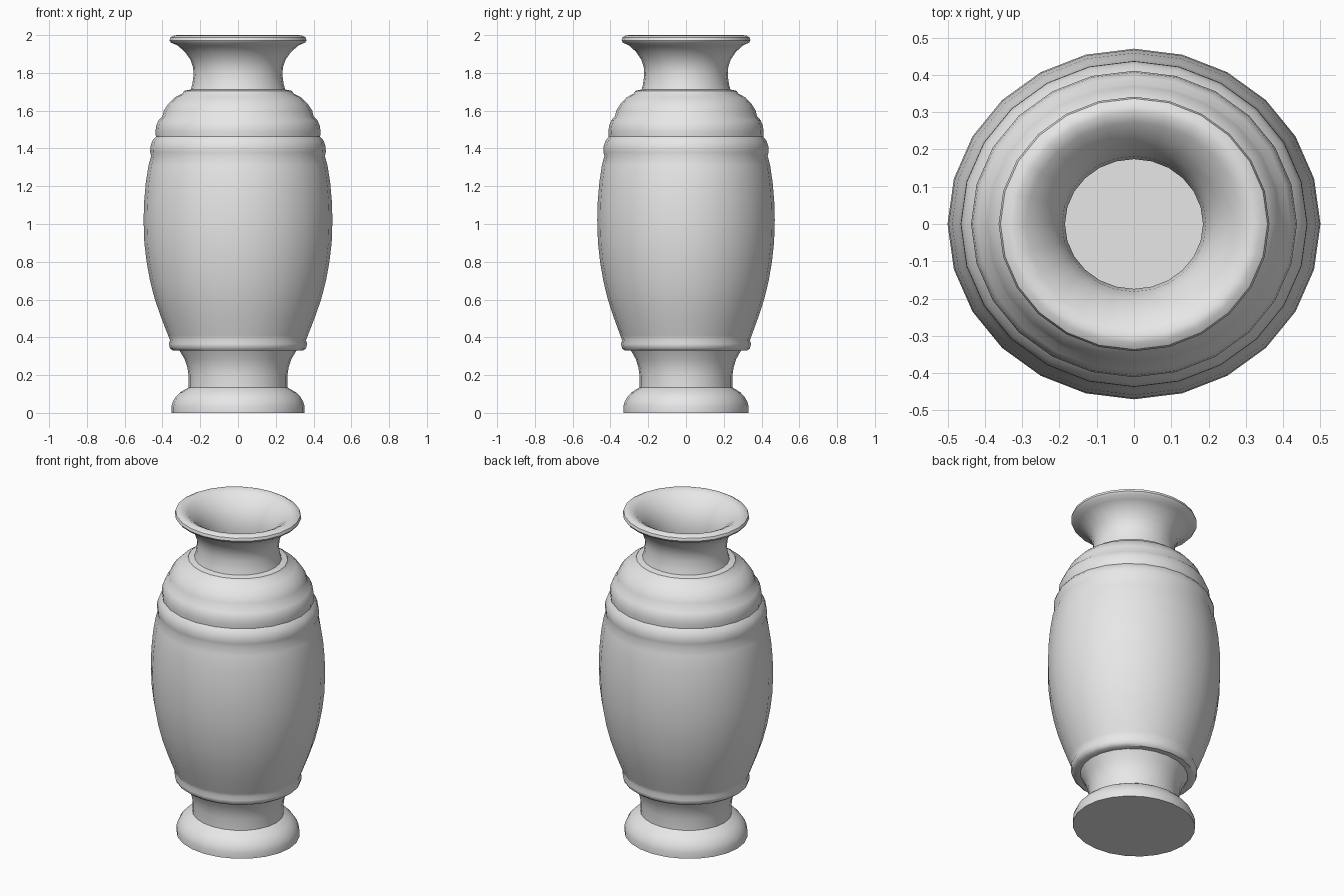
import bpy, bmesh
from math import pi, cos, sin, radians

SIDES = 24
DEPTH = 0.94  # the vase is slightly oval

cube = bpy.data.objects.get("Cube")
if cube:
    bpy.data.objects.remove(cube, do_unlink=True)

grey = bpy.data.materials.new("light_grey")
grey.use_nodes = True
colour = (0.8, 0.8, 0.8, 1)
grey.diffuse_color = colour
grey.node_tree.nodes["Principled BSDF"].inputs["Base Color"].default_value = colour


def lathe(name, profile):
    """Turn (radius, height) points about z; a zero radius closes with a cap."""
    bm = bmesh.new()
    rings = []
    for r, z in profile:
        rings.append([bm.verts.new((r * cos(2 * pi * i / SIDES),
                                    r * DEPTH * sin(2 * pi * i / SIDES), z))
                      for i in range(SIDES)])
    for low, high in zip(rings, rings[1:]):
        for i in range(SIDES):
            j = (i + 1) % SIDES
            bm.faces.new((low[i], low[j], high[j], high[i]))
    # underside and inner floor
    bm.faces.new(rings[0][::-1])
    bm.faces.new(rings[-1])
    bmesh.ops.recalc_face_normals(bm, faces=bm.faces)
    mesh = bpy.data.meshes.new(name)
    bm.to_mesh(mesh)
    bm.free()
    mesh.materials.append(grey)
    obj = bpy.data.objects.new(name, mesh)
    bpy.context.collection.objects.link(obj)
    bpy.ops.object.select_all(action='DESELECT')
    obj.select_set(True)
    bpy.context.view_layer.objects.active = obj
    bpy.ops.object.shade_smooth_by_angle(angle=radians(40))
    return obj


foot = [(.353, 0), (.353, .035), (.345, .06), (.33, .085), (.305, .11), (.27, .13)]
stem = [(.262, .135), (.262, .2), (.268, .24), (.283, .285), (.31, .33)]
lower_band = [(.345, .33), (.36, .342), (.366, .365), (.36, .385)]
belly = [(.37, .41), (.405, .5), (.44, .6), (.466, .7), (.484, .8), (.496, .9),
         (.5, 1.02), (.497, 1.12), (.488, 1.22), (.474, 1.31), (.46, 1.36)]
upper_ring = [(.465, 1.38), (.464, 1.41), (.454, 1.44), (.435, 1.462)]
top_ring = [(.437, 1.49), (.433, 1.52), (.42, 1.55), (.4, 1.57)]
shoulder = [(.393, 1.6), (.37, 1.635), (.335, 1.67), (.295, 1.69), (.285, 1.705), (.25, 1.712)]
neck = [(.242, 1.74), (.235, 1.79), (.238, 1.83), (.252, 1.87), (.28, 1.91), (.32, 1.945)]
lip = [(.355, 1.96), (.363, 1.972), (.358, 1.988), (.34, 1.998), (.32, 2.0)]
mouth = [(.29, 1.985), (.25, 1.95), (.215, 1.905), (.193, 1.85), (.185, 1.79), (.192, 1.7)]
hollow = [(.3, 1.64), (.38, 1.46), (.44, 1.2), (.45, 1.0), (.43, .8), (.385, .6),
          (.31, .4), (.22, .28), (.21, .2), (.21, .05)]

lathe("vase", foot + stem + lower_band + belly + upper_ring + top_ring
      + shoulder + neck + lip + mouth + hollow)
